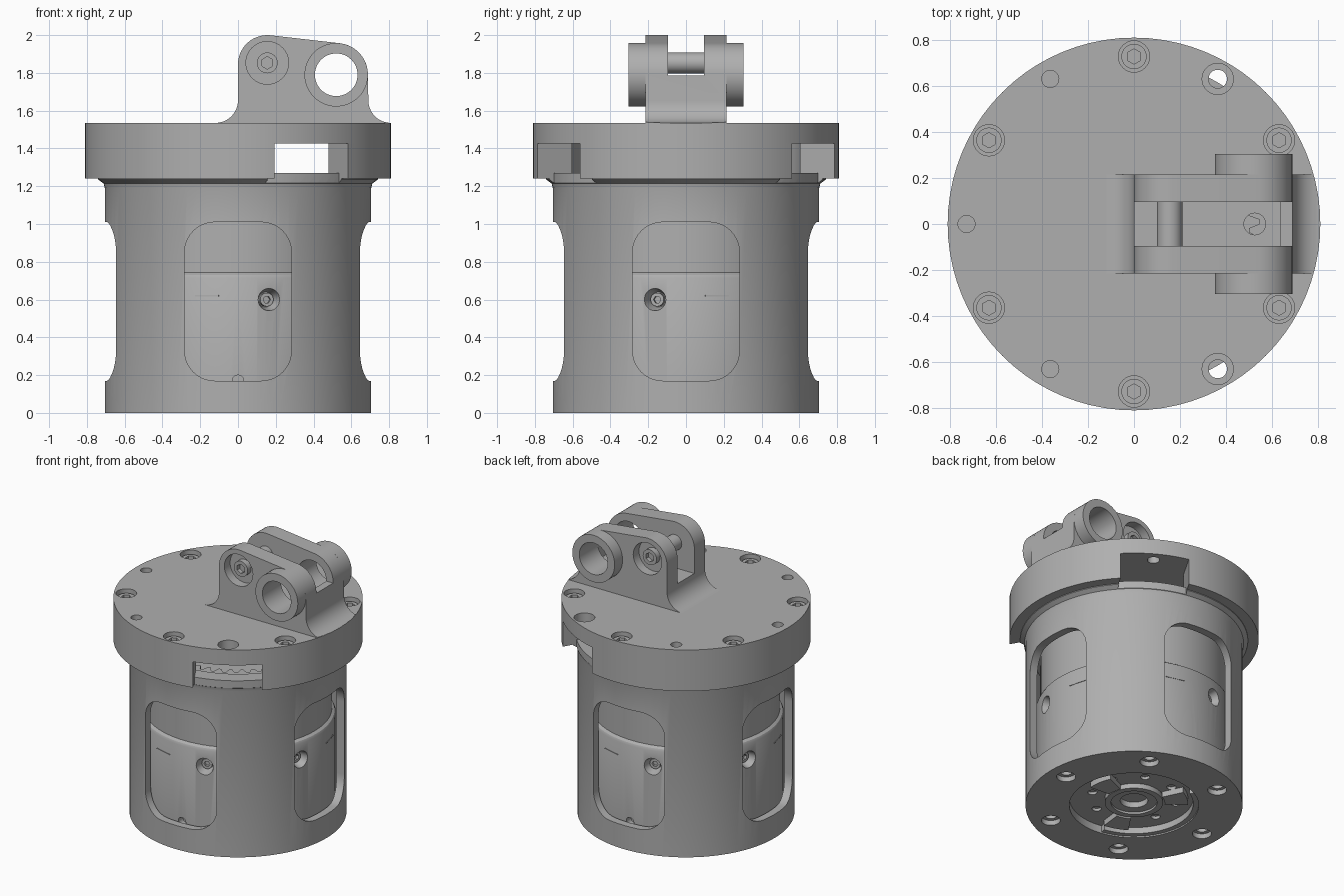
import bpy, bmesh
from math import radians, sin, cos, pi
from mathutils import Matrix

if "Cube" in bpy.data.objects:
    bpy.data.objects.remove(bpy.data.objects["Cube"], do_unlink=True)

grey = bpy.data.materials.new("machined grey")
grey.use_nodes = True
colour = (0.43, 0.43, 0.43, 1)
grey.diffuse_color = colour
next(n for n in grey.node_tree.nodes if n.type == 'BSDF_PRINCIPLED').inputs["Base Color"].default_value = colour

UPRIGHT = Matrix.Rotation(pi / 2, 4, 'X')      # local xy -> xz


def turn(deg):
    return Matrix.Rotation(radians(deg), 4, 'Z')


def at(x, y, z=0):
    return Matrix.Translation((x, y, z))


def polar(r, deg):
    return at(r * cos(radians(deg)), r * sin(radians(deg)))


def radial(deg, z):
    return at(0, 0, z) @ turn(deg) @ Matrix.Rotation(pi / 2, 4, 'Y')


def finish(name, bm, m=Matrix()):
    bmesh.ops.transform(bm, matrix=m, verts=bm.verts)
    bmesh.ops.recalc_face_normals(bm, faces=bm.faces)
    mesh = bpy.data.meshes.new(name)
    bm.to_mesh(mesh)
    bm.free()
    mesh.materials.append(grey)
    ob = bpy.data.objects.new(name, mesh)
    bpy.context.collection.objects.link(ob)
    return ob


def cyl(name, r, lo, hi, m=Matrix(), r2=None, seg=32):
    bm = bmesh.new()
    bmesh.ops.create_cone(bm, cap_ends=True, segments=seg, radius1=r,
                          radius2=r if r2 is None else r2, depth=hi - lo,
                          matrix=at(0, 0, (lo + hi) / 2))
    return finish(name, bm, m)


def prism(name, pts, lo, hi, m=Matrix()):
    bm = bmesh.new()
    face = bm.faces.new([bm.verts.new((x, y, lo)) for x, y in pts])
    ext = bmesh.ops.extrude_face_region(bm, geom=[face])
    moved = [v for v in ext["geom"] if isinstance(v, bmesh.types.BMVert)]
    bmesh.ops.translate(bm, vec=(0, 0, hi - lo), verts=moved)
    return finish(name, bm, m)


def box(name, x0, x1, y0, y1, lo, hi, m=Matrix()):
    return prism(name, [(x0, y0), (x1, y0), (x1, y1), (x0, y1)], lo, hi, m)


def lathe(name, pts, steps=80):
    bm = bmesh.new()
    vs = [bm.verts.new((r, 0, z)) for r, z in pts]
    es = [bm.edges.new((a, b)) for a, b in zip(vs, vs[1:] + vs[:1])]
    bmesh.ops.spin(bm, geom=vs + es, cent=(0, 0, 0), axis=(0, 0, 1),
                   angle=2 * pi, steps=steps)
    bmesh.ops.remove_doubles(bm, verts=bm.verts, dist=1e-4)
    return finish(name, bm)


def arc(cx, cy, r, a0, a1, n=10):
    angles = [radians(a0 + (a1 - a0) * i / n) for i in range(n + 1)]
    return [(cx + r * cos(a), cy + r * sin(a)) for a in angles]


def gear(r_root, r_tip, teeth):
    return [((r_tip if k % 4 < 2 else r_root) * cos(k * pi / (2 * teeth)),
             (r_tip if k % 4 < 2 else r_root) * sin(k * pi / (2 * teeth)))
            for k in range(4 * teeth)]


def boolean(ob, tools, op='DIFFERENCE'):
    for tool in tools:
        mod = ob.modifiers.new("bool", 'BOOLEAN')
        mod.operation, mod.solver, mod.object = op, 'EXACT', tool
        bpy.context.view_layer.objects.active = ob
        bpy.ops.object.modifier_apply(modifier=mod.name)
        bpy.data.objects.remove(tool, do_unlink=True)
    return ob


# Housing shell with flange, four windows and two open flange slots
housing = lathe("housing", [(.42, 0), (.705, 0), (.705, 1.19), (.712, 1.215),
                            (.74, 1.235), (.74, 1.24), (.81, 1.24), (.81, 1.425),
                            (.61, 1.425), (.61, 1.1), (.65, 1.1), (.65, .08), (.42, .08)])
window = (arc(.123, .85, .16, 0, 90) + arc(-.123, .85, .16, 90, 180)
          + arc(-.123, .33, .16, 180, 270) + arc(.123, .33, .16, 270, 360))
cuts = [prism("cutter", window, -1, 1, turn(a) @ UPRIGHT) for a in (0, 90)]
for a in (60, -60):
    cuts.append(box("cutter", .5, 1, -.225, .225, 1.27, 1.5, turn(a)))
    low = box("cutter", .5, 1, -.225, .225, 1.2, 1.3, turn(a))
    cuts.append(boolean(low, [cyl("cutter", .715, 1, 1.4, seg=80)]))
for a in range(0, 360, 60):
    cuts.append(cyl("cutter", .062, -.01, .035, polar(.575, a)))
    cuts.append(cyl("cutter", .038, .03, .075, polar(.575, a)))
boolean(housing, cuts)

# Inner motor can with side screws
motor = lathe("motor_can", [(0, .075), (.635, .075), (.635, .715), (.628, .73),
                            (.61, .742), (.61, 1.15), (0, 1.15)])
cuts = []
for a in (-75, -15, 105, 165):
    cuts.append(cyl("cutter", .04, .56, .66, radial(a, .6), .066))
cuts += [cyl("cutter", .03, .58, .7, radial(a, .17)) for a in (90, -90)]
boolean(motor, cuts)
for a in (-75, -15, 105, 165):
    screw = cyl("side_screw", .036, .54, .59, radial(a, .6))
    boolean(screw, [cyl("cutter", .02, .57, .7, radial(a, .6), seg=6)])
for a in (-105, 15, 75, -165):
    box("index_mark", .63, .637, -.065, .065, .617, .623, turn(a))

# Gears inside the flange
ring = cyl("ring_gear", .605, 1.14, 1.25, seg=80)
boolean(ring, [prism("cutter", gear(.5, .545, 44), 1.1, 1.3)])
prism("pinion", gear(.145, .18, 18), 1.14, 1.4)

# Underside hub, collar and locking tabs
hub = cyl("bottom_hub", .425, .055, .1, seg=64)
boolean(hub, [cyl("cutter", .03, .03, .09, polar(.28, a)) for a in range(20, 380, 45)]
        + [cyl("cutter", .09, 0, .095)])
collar = cyl("bottom_collar", .19, .02, .07)
boolean(collar, [cyl("cutter", .15, 0, .035), cyl("cutter", .09, -.01, .2)])
for a in (10, 130, 250):
    tab = arc(0, 0, .35, -14, 14) + arc(0, 0, .2, 14, -14)
    prism("locking_tab", tab, .015, .06, turn(a))
prism("rim_step", arc(0, 0, .425, 120, 260, 24) + arc(0, 0, .385, 260, 120, 24), .01, .06)

# Cover plate with bolt circle
cover = cyl("cover_plate", .81, 1.425, 1.535, seg=80)
cuts = []
for a in (30, 60, 90, 150, 210, 270, 300, 330):
    cuts.append(cyl("cutter", .068, 1.47, 1.6, polar(.728, a)))
for a in (60, 300):
    cuts.append(cyl("cutter", .04, 1.4, 1.6, polar(.728, a)))
for a in (120, 180, 240):
    cuts.append(cyl("cutter", .037, 1.44, 1.6, polar(.728, a)))
cuts.append(cyl("cutter", .047, 1.4, 1.6, at(.525, 0)))
boolean(cover, cuts)
for a in (30, 90, 150, 210, 270, 330):
    bolt = cyl("cover_bolt", .055, 1.46, 1.51, polar(.728, a))
    boolean(bolt, [cyl("cutter", .033, 1.48, 1.6, polar(.728, a), seg=6)])

# Clevis bracket: filleted foot, two prongs, side bosses
profile = (arc(-.12, 1.655, .12, -90, 0) + arc(.155, 1.845, .155, 180, 84, 14)
           + arc(.52, 1.79, .168, 83, 0, 12) + arc(.81, 1.655, .12, 180, 270)
           + [(.81, 1.5), (-.12, 1.5)])
clevis = prism("clevis", profile, -.215, .215, UPRIGHT)
boss_axis = at(.52, 0, 1.79) @ UPRIGHT
pin_axis = at(.155, 0, 1.853) @ UPRIGHT
boolean(clevis, [cyl("cutter", .809, 1.4, 2.2, seg=80)], 'INTERSECT')
gap = [(-.3, 1.67), (.635, 1.67), (.635, 1.785), (1, 1.785), (1, 2.2), (-.3, 2.2)]
boolean(clevis, [prism("cutter", gap, -.095, .095, UPRIGHT),
                 cyl("cutter", .113, -.5, .5, boss_axis, seg=48),
                 cyl("cutter", .047, 1.4, 1.75, at(.525, 0))]
        + [cyl("cutter", .113, min(s * .15, s * .3), max(s * .15, s * .3), pin_axis)
           for s in (-1, 1)])
for s in (-1, 1):
    lo, hi = sorted((s * .2149, s * .305))
    boss = cyl("clevis_boss", .168, lo, hi, boss_axis, seg=48)
    boolean(boss, [cyl("cutter", .113, -.5, .5, boss_axis, seg=48)])

# Cross pin with socket ends
pin = cyl("cross_pin", .055, -.19, .19, pin_axis)
boolean(pin, [cyl("cutter", .033, *sorted((s * .16, s * .3)), pin_axis, seg=6) for s in (-1, 1)])

# Smooth round surfaces, keep machined edges crisp
bpy.ops.object.select_all(action='DESELECT')
for ob in bpy.context.collection.objects:
    if ob.type == 'MESH' and grey.name in ob.data.materials:
        ob.select_set(True)
        bpy.context.view_layer.objects.active = ob
bpy.ops.object.shade_smooth_by_angle(angle=radians(30))
